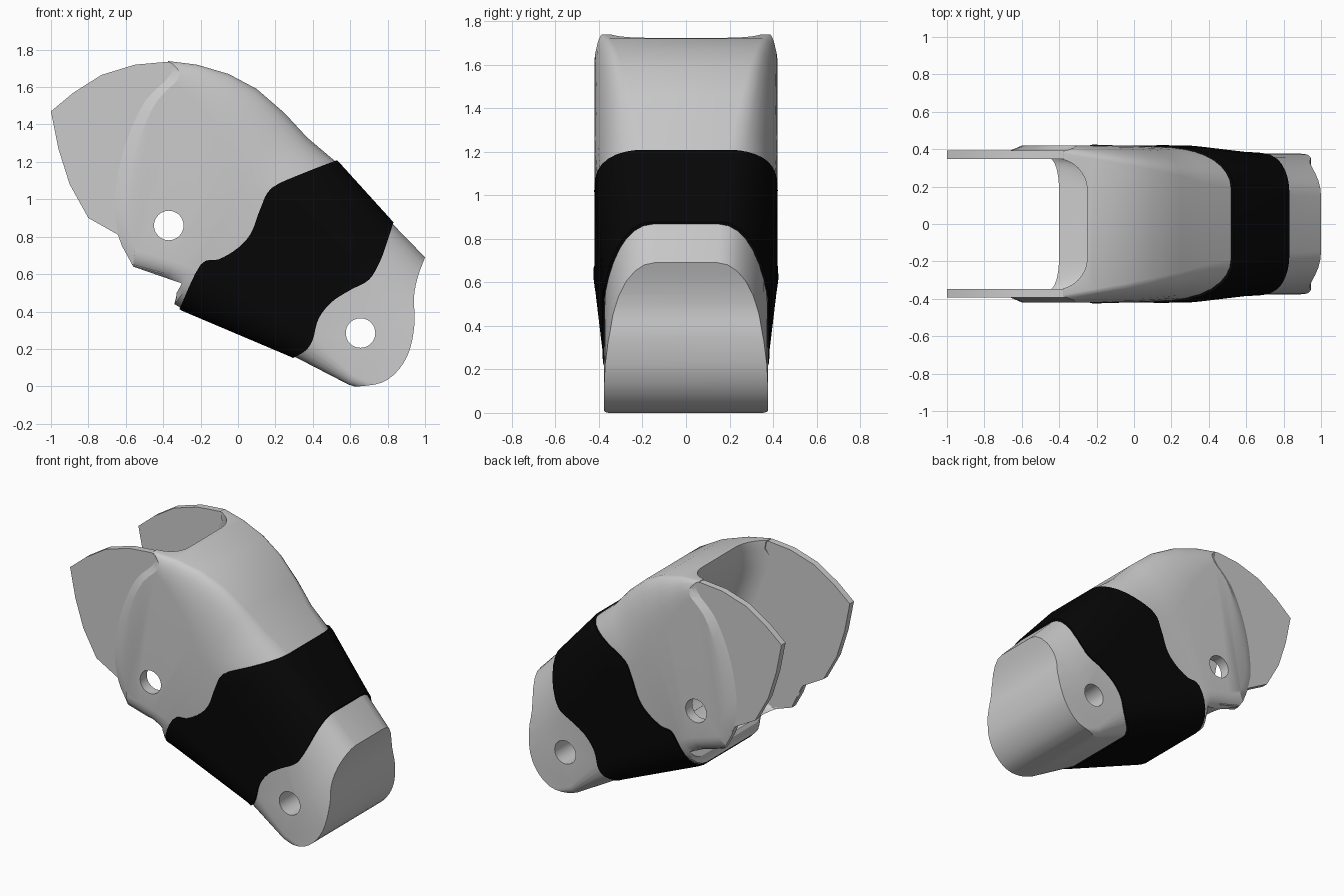
import bpy, bmesh, math
from mathutils import Vector

if "Cube" in bpy.data.objects:
    bpy.data.objects.remove(bpy.data.objects["Cube"])


def skin(name, rings):
    """Closed mesh through rings of equal point count."""
    bm = bmesh.new()
    rows = [[bm.verts.new(p) for p in r] for r in rings]
    n = len(rows[0])
    for a, b in zip(rows, rows[1:]):
        for i in range(n):
            bm.faces.new((a[i], a[(i + 1) % n], b[(i + 1) % n], b[i]))
    bm.faces.new(rows[0])
    bm.faces.new(rows[-1])
    bmesh.ops.recalc_face_normals(bm, faces=bm.faces)
    me = bpy.data.meshes.new(name)
    bm.to_mesh(me)
    bm.free()
    ob = bpy.data.objects.new(name, me)
    bpy.context.collection.objects.link(ob)
    return ob


def prism(name, layers):
    """Side outlines (x, z) placed at successive y positions."""
    return skin(name, [[(x, y, z) for x, z in pts] for y, pts in layers])


def smooth(pts, n=4):
    """Catmull-Rom curve through the points."""
    p = [Vector(q) for q in [pts[0]] + pts + [pts[-1]]]
    out = []
    for a, b, c, d in zip(p, p[1:], p[2:], p[3:]):
        for k in range(n):
            t = k / n
            q = 0.5 * (2 * b + (c - a) * t + (2 * a - 5 * b + 4 * c - d) * t * t
                       + (3 * b - a - 3 * c + d) * t ** 3)
            out.append((q.x, q.y))
    return out + [pts[-1]]


def loft(name, stations, grow=0.0):
    """Rounded sections spanning top point to bottom point of each station."""
    rings = []
    for tx, tz, bx, bz, w, ry, rt, by, rb in stations:
        T, B = Vector((tx, 0, tz)), Vector((bx, 0, bz))
        L = (T - B).length
        d = (T - B) / L
        T, B, w = T + d * grow, B - d * grow, w + grow
        L = (T - B).length
        half = []
        for k in range(9):
            a = math.pi / 2 * k / 8
            half.append((w - ry + ry * math.sin(a), 1 - rt + rt * math.cos(a)))
        for k in range(7):
            a = math.pi / 2 * k / 6
            half.append((w - by + by * math.cos(a), rb - rb * math.sin(a)))
        full = half + [(-y, h) for y, h in reversed(half)]
        rings.append([B + d * (h * L) + Vector((0, y, 0)) for y, h in full])
    return skin(name, rings)


def boolean(ob, cutter, op):
    m = ob.modifiers.new(op, 'BOOLEAN')
    m.operation, m.object, m.solver = op, cutter, 'EXACT'
    bpy.context.view_layer.update()
    dg = bpy.context.evaluated_depsgraph_get()
    me = bpy.data.meshes.new_from_object(ob.evaluated_get(dg))
    ob.modifiers.clear()
    ob.data = me


# section stations: top x,z, bottom x,z, half width, top corner y, frac, bottom corner y, frac
stations = [
    (-0.70, 1.68, -0.76, 0.70, .42, .03, .03, .08, .09),
    (-0.55, 1.72, -0.68, 0.66, .42, .03, .03, .08, .09),
    (-0.38, 1.74, -0.58, 0.63, .42, .04, .06, .08, .09),
    (-0.22, 1.72, -0.48, 0.60, .42, .07, .15, .08, .09),
    (-0.05, 1.67, -0.38, 0.57, .42, .10, .25, .09, .09),
    (0.10, 1.59, -0.33, 0.53, .42, .13, .34, .11, .11),
    (0.25, 1.46, -0.33, 0.48, .417, .16, .38, .13, .15),
    (0.37, 1.33, -0.34, 0.44, .412, .19, .34, .15, .19),
    (0.53, 1.195, -0.29, 0.41, .409, .22, .28, .17, .22),
    (0.82, 0.875, 0.29, 0.165, .374, .22, .42, .13, .18),
    (1.00, 0.69, 0.59, 0.01, .376, .23, .62, .05, .07),
    (1.20, 0.45, 0.82, -0.06, .376, .23, .70, .04, .05),
]

# outlines that trim the body; the raised sides start with a sloped arc
arc = smooth([(-.42, 1.80), (-.36, 1.68), (-.50, 1.53), (-.60, 1.32), (-.655, 1.1),
              (-.665, .9), (-.62, .75)], 3)
arc_inner = [(x + .07, z) for x, z in arc]
rest = [(-.56, .64), (-.30, .55), (-.35, .46), (-.32, .38), (.29, .08), (.57, 0)]
rest += smooth([(.65, 0), (.77, .02), (.86, .09), (.92, .2), (.945, .35), (.94, .47), (.96, .58),
                (1, .69)], 3)
rest += [(1, .85), (.6, 1.4), (.2, 1.85)]
outer, inner = arc + rest, arc_inner + rest
body_trim = prism("body_trim", [(-.43, inner), (-.42, inner), (-.39, outer),
                                (.39, outer), (.42, inner), (.43, inner)])
right_edge = smooth([(.835, .89), (.80, .78), (.76, .67), (.70, .57), (.60, .515), (.50, .45),
                     (.43, .36), (.40, .25), (.36, .19), (.29, .15)])
left_edge = smooth([(-.31, .42), (-.20, .65), (-.10, .68), (0, .74), (.07, .82), (.12, .95),
                    (.18, 1.06), (.35, 1.14), (.545, 1.215)])
sleeve_pts = [(.62, 1.3), (.95, .98)] + right_edge + [(.25, .06), (-.36, .33)] + left_edge
sleeve_trim = prism("sleeve_trim", [(y, sleeve_pts) for y in (-.5, .5)])

# knuckle pocket with rounded plan corners
pocket_wall = [(-.25, 1.85)] + smooth([(-.25, 1.70), (-.22, 1.55), (-.12, 1.28), (-.05, 1.05),
                                       (-.04, .86), (-.10, .71), (-.22, .62), (-.40, .585)], 3)
pocket_wall.append((-.40, .25))
pocket_layers = []
for k in range(18):
    a = math.pi / 2 * (k if k < 9 else k - 1) / 8
    y = (-.18 if k < 9 else .18) - .17 * math.cos(a)
    s = .17 * (1 - math.sin(a))
    pocket_layers.append((y, [(x - s, z) for x, z in pocket_wall] + [(-1.3, .25), (-1.3, 1.85)]))
pocket = prism("pocket_cutter", pocket_layers)

# pin holes
pins = []
for x, z in ((-.37, .86), (.655, .285)):
    circle = [(x + .079 * math.cos(t * math.pi / 16), z + .079 * math.sin(t * math.pi / 16))
              for t in range(32)]
    pins.append(prism("pin_cutter", [(-.6, circle), (.6, circle)]))

# main grey link body
body = loft("link_body", stations)
boolean(body, body_trim, 'INTERSECT')
boolean(body, pocket, 'DIFFERENCE')

# black grip sleeve
sleeve = loft("grip_sleeve", stations, 0.01)
boolean(sleeve, sleeve_trim, 'INTERSECT')
boolean(sleeve, pocket, 'DIFFERENCE')
black = bpy.data.materials.new("black_rubber")
black.diffuse_color = (0.002, 0.002, 0.002, 1)
black.use_nodes = True
black.node_tree.nodes["Principled BSDF"].inputs["Base Color"].default_value = black.diffuse_color
sleeve.data.materials.append(black)

# thin fork plates either side of the pocket
plate = [(-1, 1.47), (-.88, 1.57), (-.73, 1.665), (-.55, 1.72), (-.38, 1.735), (-.25, 1.68),
         (-.20, .80), (-.40, .60), (-.56, .645), (-.61, .75), (-.64, .81), (-.80, .90),
         (-.90, 1.08), (-.96, 1.27)]
parts = [body, sleeve]
for side, s in (("front", -1), ("back", 1)):
    parts.append(prism(side + "_fork_plate", [(s * .348, plate), (s * .393, plate)]))

for ob in (body, parts[2], parts[3]):
    boolean(ob, pins[0], 'DIFFERENCE')
boolean(body, pins[1], 'DIFFERENCE')

for c in [body_trim, sleeve_trim, pocket] + pins:
    bpy.data.objects.remove(c)

for ob in parts:
    bpy.ops.object.select_all(action='DESELECT')
    ob.select_set(True)
    bpy.context.view_layer.objects.active = ob
    bpy.ops.object.shade_smooth_by_angle(angle=math.radians(25))
